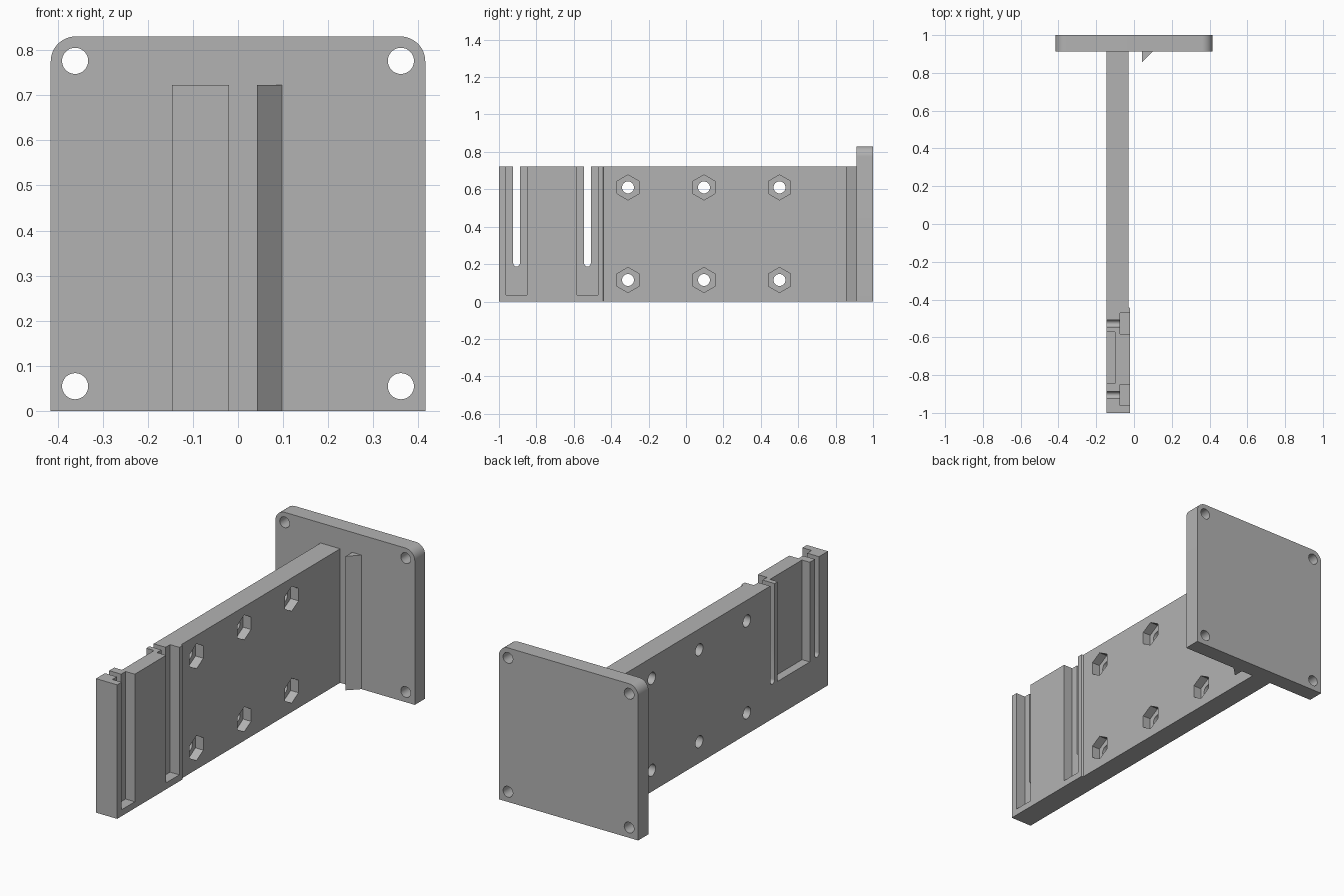
import bpy, bmesh, math
from mathutils import Vector

if "Cube" in bpy.data.objects:
    bpy.data.objects.remove(bpy.data.objects["Cube"])

grey = bpy.data.materials.new("plain grey")
grey.diffuse_color = (0.45, 0.45, 0.45, 1)
grey.use_nodes = True
grey.node_tree.nodes["Principled BSDF"].inputs["Base Color"].default_value = grey.diffuse_color


def prism(name, outline, offset, depth):
    """Closed solid: a 3D outline swept along one offset direction."""
    bm = bmesh.new()
    face = bm.faces.new([bm.verts.new(p) for p in outline])
    swept = bmesh.ops.extrude_face_region(bm, geom=[face])["geom"]
    bmesh.ops.translate(bm, vec=Vector(offset) * depth,
                        verts=[v for v in swept if isinstance(v, bmesh.types.BMVert)])
    bmesh.ops.recalc_face_normals(bm, faces=bm.faces)
    mesh = bpy.data.meshes.new(name)
    bm.to_mesh(mesh)
    bm.free()
    obj = bpy.data.objects.new(name, mesh)
    mesh.materials.append(grey)
    bpy.context.collection.objects.link(obj)
    return obj


def arc(cu, cv, r, start, end, steps):
    return [(cu + r * math.cos(math.radians(start + (end - start) * i / steps)),
             cv + r * math.sin(math.radians(start + (end - start) * i / steps)))
            for i in range(steps + 1)]


def ring(cu, cv, r, sides, start=0):
    return arc(cu, cv, r, start, start + 360, sides)[:-1]


def rect(u0, u1, v0, v1):
    return [(u0, v0), (u1, v0), (u1, v1), (u0, v1)]


def along_x(name, yz, x0, x1):
    return prism(name, [(x0, y, z) for y, z in yz], (1, 0, 0), x1 - x0)


def along_y(name, xz, y0, y1):
    return prism(name, [(x, y0, z) for x, z in xz], (0, 1, 0), y1 - y0)


def along_z(name, xy, z0, z1):
    return prism(name, [(x, y, z0) for x, y in xy], (0, 0, 1), z1 - z0)


def cut(obj, cutter):
    mod = obj.modifiers.new("cut", 'BOOLEAN')
    mod.operation, mod.solver, mod.object = 'DIFFERENCE', 'EXACT', cutter
    bpy.context.view_layer.objects.active = obj
    bpy.ops.object.modifier_apply(modifier=mod.name)
    bpy.data.objects.remove(cutter)


def smooth(obj):
    bpy.ops.object.select_all(action='DESELECT')
    obj.select_set(True)
    bpy.context.view_layer.objects.active = obj
    bpy.ops.object.shade_smooth_by_angle(angle=math.radians(30))


W, H, R = 0.415, 0.83, 0.055          # mounting plate half width, height, corner radius
ARM_H, BACK, SIDE, LIP = 0.722, -0.146, -0.03, -0.02
PLATE_Y = 0.912

# Mounting plate with rounded top corners and four screw holes
plate = along_y("mounting_plate",
                [(-W, 0), (W, 0)] + arc(W - R, H - R, R, 0, 90, 12)
                + arc(-W + R, H - R, R, 90, 180, 12), PLATE_Y, 1.0)
for x in (-0.361, 0.361):
    for z in (0.055, 0.776):
        cut(plate, along_y("cutter", ring(x, z, 0.029, 32), 0.8, 1.1))
smooth(plate)

# Arm, slightly thicker at its free end
arm = along_z("arm", [(BACK, -1), (LIP, -1), (LIP, -0.445), (SIDE, -0.44),
                      (SIDE, PLATE_Y), (BACK, PLATE_Y)], 0, ARM_H)

# Hexagonal nut pockets with bolt holes through the arm
for y in (-0.31, 0.096, 0.5):
    for z in (0.115, 0.61):
        cut(arm, along_x("cutter", ring(y, z, 0.067, 6, 90), SIDE - 0.047, 0.1))
        cut(arm, along_x("cutter", ring(y, z, 0.032, 32), -0.3, 0.1))

# Open-topped sliding slots: wide pocket outside, narrow round-ended channel through
for y in (-0.906, -0.527):
    cut(arm, along_x("cutter", rect(y - 0.056, y + 0.056, 0.035, 0.9), -0.075, 0.1))
    channel = arc(y, 0.205, 0.018, 180, 360, 12) + [(y + 0.018, 0.9), (y - 0.018, 0.9)]
    cut(arm, along_x("cutter", channel, -0.3, 0.1))

# Shallow recess on the back of the arm between the slots
cut(arm, along_x("cutter", rect(-0.845, -0.572, 0.185, 0.9), -0.3, -0.1))
smooth(arm)

# Triangular retaining rib on the plate beside the arm
along_z("retaining_rib", [(0.042, PLATE_Y), (0.042, 0.856), (0.098, PLATE_Y)], 0, ARM_H)
